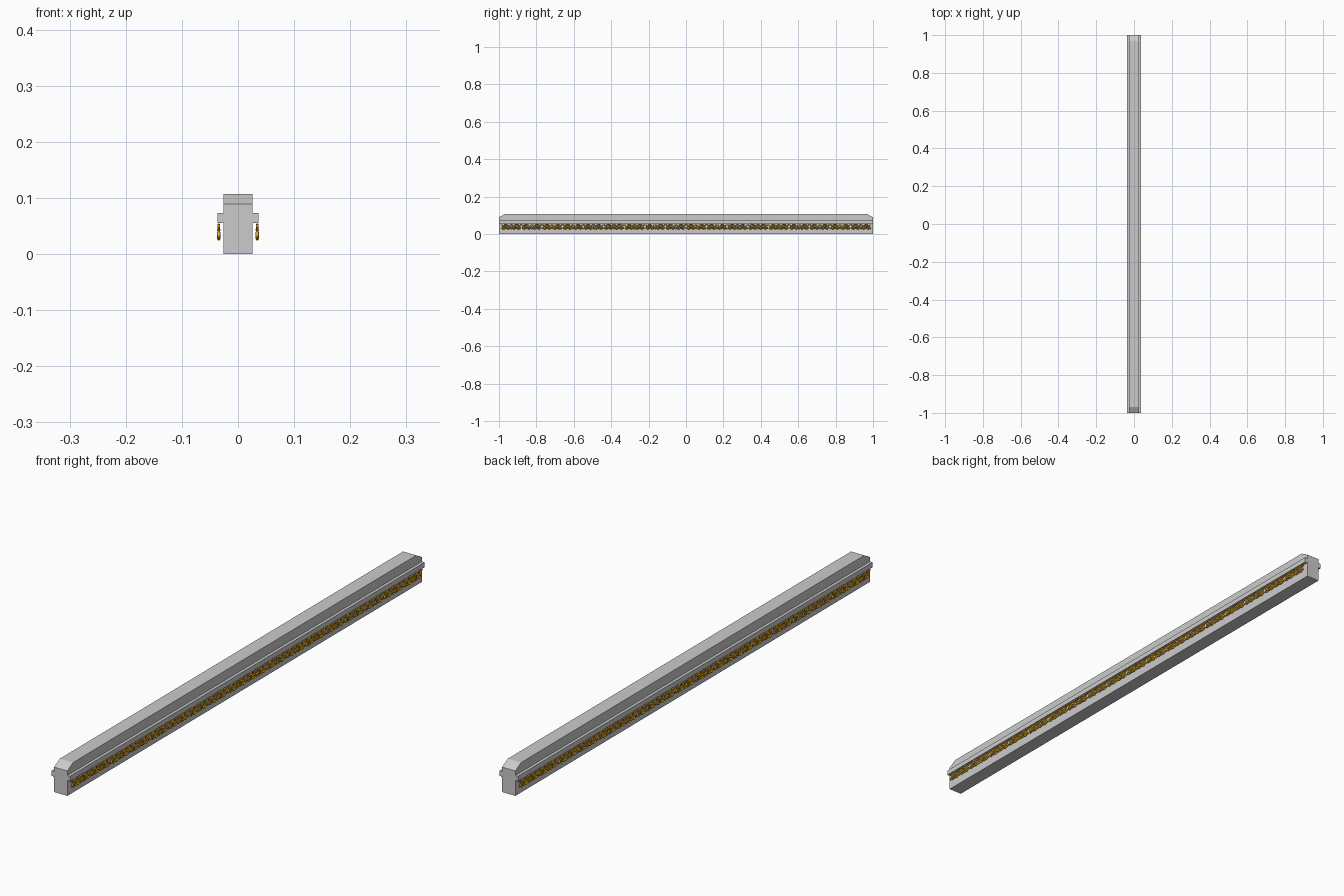
import bpy, bmesh, math

if "Cube" in bpy.data.objects:
    bpy.data.objects.remove(bpy.data.objects["Cube"])

def prism(name, pts, axis, half):
    """Extrude a closed 2D outline symmetrically along x or y."""
    bm = bmesh.new()
    place = (lambda a, b, h: (h, a, b)) if axis == 'x' else (lambda a, b, h: (a, h, b))
    lo = [bm.verts.new(place(a, b, -half)) for a, b in pts]
    hi = [bm.verts.new(place(a, b, half)) for a, b in pts]
    bm.faces.new(lo)
    bm.faces.new(hi[::-1])
    n = len(pts)
    for i in range(n):
        bm.faces.new((lo[i], hi[i], hi[(i + 1) % n], lo[(i + 1) % n]))
    bmesh.ops.recalc_face_normals(bm, faces=bm.faces)
    me = bpy.data.meshes.new(name)
    bm.to_mesh(me)
    bm.free()
    ob = bpy.data.objects.new(name, me)
    bpy.context.collection.objects.link(ob)
    return ob

# Main beam with sloped top ends
prism("beam", [(-1, 0), (1, 0), (1, .089), (.968, .107), (-.968, .107), (-1, .089)], 'x', .026)

# Side ledges running the full length
for s, side in ((1, "right"), (-1, "left")):
    prism(side + "_ledge", [(s * .026, .055), (s * .0365, .055), (s * .0365, .073), (s * .026, .073)], 'y', 1)

# Scrollwork tile: tapered tubes drawn in the y-z plane
TILE, COUNT = .11, 18
curve = bpy.data.curves.new("scroll_tile", 'CURVE')
curve.dimensions = '3D'
curve.bevel_depth = .0038
curve.bevel_resolution = 1
curve.use_fill_caps = True

def stroke(pts, radii):
    sp = curve.splines.new('POLY')
    sp.points.add(len(pts) - 1)
    for p, (y, z), r in zip(sp.points, pts, radii):
        p.co = (0, y, z, 1)
        p.radius = r

def leaf(y, z, ang, length):
    d = [i / 5 - .5 for i in range(6)]
    stroke([(y + t * length * math.cos(ang), z + t * length * math.sin(ang)) for t in d],
           [.15, .75, 1, .9, .55, .1])

for s in (1, -1):
    # Vine, spiral curl and leaves, mirrored about the tile centre
    ts = [i / 14 for i in range(15)]
    stroke([(s * t * TILE / 2, .011 * math.cos(2 * math.pi * t)) for t in ts], [.75] * 15)
    ts = [i / 20 for i in range(21)]
    stroke([(s * (.0275 + (.013 - .010 * t) * math.cos(-.6 + 3.2 * math.pi * t)),
             .003 + (.012 - .009 * t) * math.sin(-.6 + 3.2 * math.pi * t)) for t in ts],
           [.8 - .3 * t for t in ts])
    for y, z, a, l in ((.008, -.004, .9, .02), (.013, -.011, -.3, .018),
                       (.047, -.004, 2.2, .02), (.042, -.011, .3, .018),
                       (.0275, .004, 0, .012)):
        leaf(s * y, z, s * a, l)
leaf(0, -.004, math.pi / 2, .022)

tmp = bpy.data.objects.new("scroll_tile", curve)
bpy.context.collection.objects.link(tmp)
dg = bpy.context.evaluated_depsgraph_get()
mesh = bpy.data.meshes.new_from_object(tmp.evaluated_get(dg))
bpy.data.objects.remove(tmp)

# Flatten the tile and set it out from the beam below the ledge
for v in mesh.vertices:
    v.co.x = v.co.x * .85 + .0343
    v.co.z += .039
    v.co.y -= TILE * (COUNT - 1) / 2
frieze = bpy.data.objects.new("scroll_frieze", mesh)
bpy.context.collection.objects.link(frieze)
arr = frieze.modifiers.new("repeat", 'ARRAY')
arr.use_relative_offset = False
arr.use_constant_offset = True
arr.constant_offset_displace = (0, TILE, 0)
arr.count = COUNT
mir = frieze.modifiers.new("both_sides", 'MIRROR')
mir.use_axis = (True, False, False)
gold = bpy.data.materials.new("gold")
gold.diffuse_color = (.8, .42, .02, 1)
gold.use_nodes = True
gold.node_tree.nodes["Principled BSDF"].inputs["Base Color"].default_value = gold.diffuse_color
mesh.materials.clear()
mesh.materials.append(gold)
